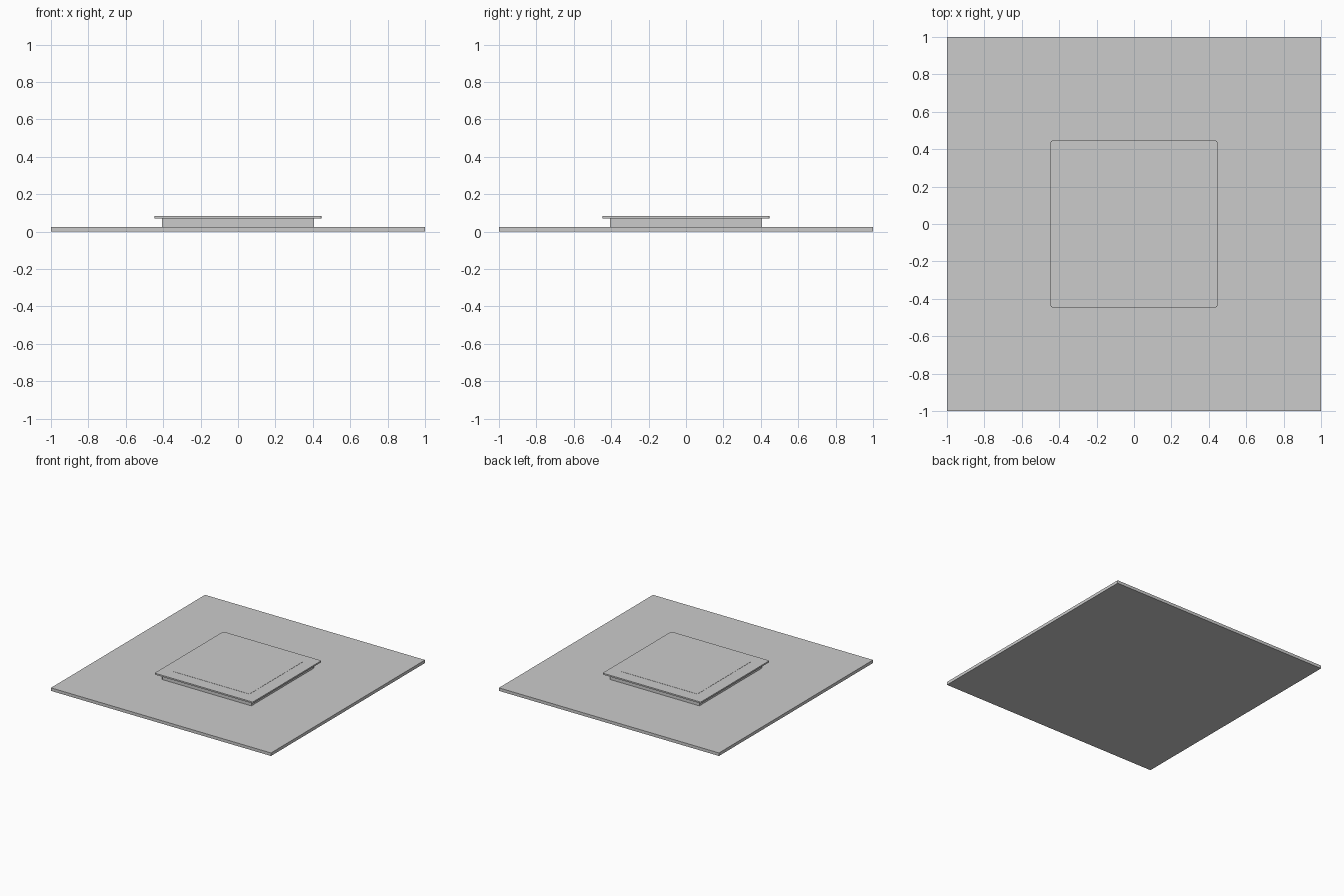
import bpy
import bmesh

if "Cube" in bpy.data.objects:
    bpy.data.objects.remove(bpy.data.objects["Cube"])


def slab(name, half, z0, z1, corner=0.0):
    """Square slab, optionally with rounded vertical corners."""
    bm = bmesh.new()
    bmesh.ops.create_cube(bm, size=1)
    for v in bm.verts:
        v.co = (v.co.x * 2 * half, v.co.y * 2 * half, z0 if v.co.z < 0 else z1)
    if corner:
        upright = [e for e in bm.edges
                   if abs(e.verts[0].co.z - e.verts[1].co.z) > 1e-6]
        bmesh.ops.bevel(bm, geom=upright, offset=corner, segments=3,
                        profile=0.5, affect='EDGES')
    mesh = bpy.data.meshes.new(name)
    bm.to_mesh(mesh)
    bm.free()
    obj = bpy.data.objects.new(name, mesh)
    bpy.context.collection.objects.link(obj)
    return obj


# Wide flat base
slab("base_plate", 1.0, 0.0, 0.025)
# Raised plinth under the lid
slab("plinth", 0.405, 0.025, 0.071)
# Overhanging lid with softened corners
slab("lid", 0.446, 0.071, 0.083, corner=0.01)
# Barely raised panel on the lid
slab("lid_panel", 0.346, 0.083, 0.0845)
